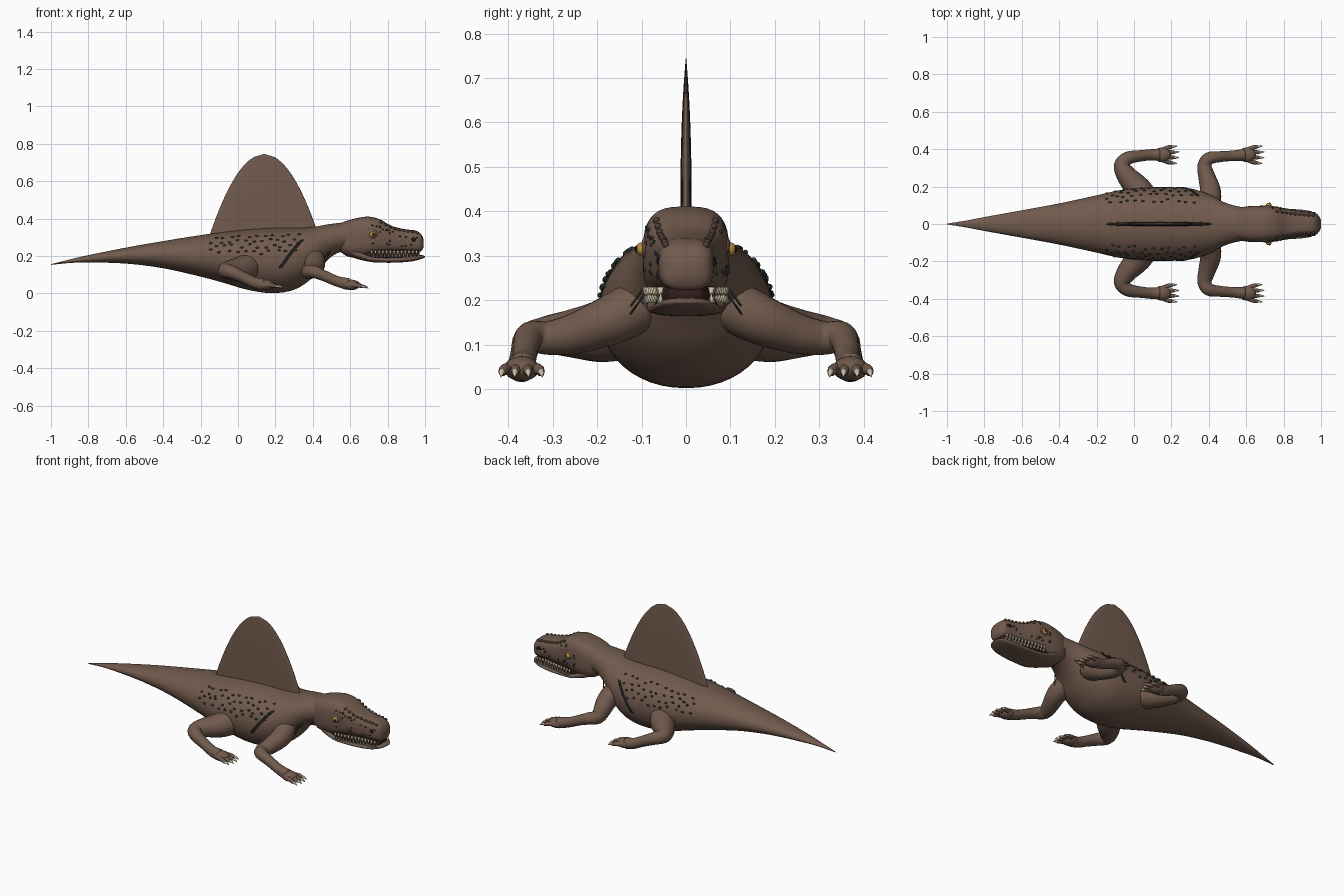
import bpy, bmesh, math, random
from mathutils import Vector, Matrix

random.seed(4)
if "Cube" in bpy.data.objects:
    bpy.data.objects.remove(bpy.data.objects["Cube"])


def material(name, r, g, b):
    m = bpy.data.materials.new(name)
    m.use_nodes = True
    m.diffuse_color = (r, g, b, 1)
    node = m.node_tree.nodes["Principled BSDF"]
    node.inputs["Base Color"].default_value = (r, g, b, 1)
    node.inputs["Roughness"].default_value = 0.8
    return m


skin = material("brown skin", .165, .102, .074)
scale = material("dark green scales", .025, .034, .028)
bump = material("dark brown bumps", .07, .045, .035)
ivory = material("ivory", .6, .52, .38)
amber = material("amber", .5, .27, .04)
black = material("black", .008, .008, .008)
mouth_red = material("dark mouth", .035, .015, .013)


def finish(name, bm, mat):
    bmesh.ops.recalc_face_normals(bm, faces=bm.faces)
    mesh = bpy.data.meshes.new(name)
    bm.to_mesh(mesh)
    bm.free()
    mesh.materials.append(mat)
    mesh.shade_smooth()
    ob = bpy.data.objects.new(name, mesh)
    bpy.context.collection.objects.link(ob)
    return ob


def smooth_rows(rows, steps=4):
    """Spline through rows of numbers."""
    rows = [Vector(r) for r in rows]
    out = []
    for i in range(len(rows) - 1):
        a, b, c, d = (rows[max(0, min(len(rows) - 1, i + k))] for k in (-1, 0, 1, 2))
        for s in range(steps):
            t = s / steps
            out.append(b + (c - a) * (t / 2) + (2 * a - 5 * b + 4 * c - d) * (t * t / 2)
                       + (3 * b - a - 3 * c + d) * (t ** 3 / 2))
    return out + [rows[-1]]


def add_rings(bm, rings):
    loops = [[bm.verts.new(p) for p in ring] for ring in rings]
    n = len(loops[0])
    for a, b in zip(loops, loops[1:]):
        for i in range(n):
            j = (i + 1) % n
            bm.faces.new((a[i], a[j], b[j], b[i]))
    bm.faces.new(loops[0])
    bm.faces.new(loops[-1])


def rounded(angle, power):
    c, s = math.cos(angle), math.sin(angle)
    return (math.copysign(abs(c) ** (2 / power), c), math.copysign(abs(s) ** (2 / power), s))


def section_point(row, angle, power):
    x, top, low, width = row
    u, v = rounded(angle, power)
    return Vector((x, width * u, (top + low) / 2 + (top - low) / 2 * v))


def surface(rows, x, angle, power):
    """Point on a lofted shape at a length and an angle."""
    for a, b in zip(rows, rows[1:]):
        if a[0] <= x <= b[0]:
            return section_point(a.lerp(b, (x - a[0]) / (b[0] - a[0])), angle, power)
    return section_point(rows[-1], angle, power)


def loft(name, rows, power, mat, n=36):
    bm = bmesh.new()
    add_rings(bm, [[section_point(r, math.tau * i / n, power) for i in range(n)] for r in rows])
    return finish(name, bm, mat)


def add_tube(bm, path, n=16):
    """Tube through rows of x, y, z, radius."""
    pts = [Vector(p[:3]) for p in path]
    rings = []
    for i, p in enumerate(pts):
        t = (pts[min(i + 1, len(pts) - 1)] - pts[max(i - 1, 0)]).normalized()
        side = t.cross(Vector((0, 0, 1))).normalized()
        up = side.cross(t)
        rings.append([p + path[i][3] * (math.cos(math.tau * k / n) * side
                      + math.sin(math.tau * k / n) * up) for k in range(n)])
    add_rings(bm, rings)


def blobs(name, items, mat, seg=12):
    bm = bmesh.new()
    for loc, size in items:
        m = Matrix.Translation(loc) @ Matrix.Diagonal((*size, 1))
        bmesh.ops.create_uvsphere(bm, u_segments=seg, v_segments=seg // 2 + 1, radius=1, matrix=m)
    return finish(name, bm, mat)


# Body and tail: length, top, bottom, half width
body = smooth_rows([
    (-1, .157, .153, .002), (-.9, .182, .163, .018), (-.8, .205, .166, .037), (-.6, .245, .16, .073),
    (-.4, .28, .135, .11), (-.2, .312, .09, .153), (-.08, .328, .058, .18), (.05, .342, .02, .194),
    (.18, .35, .002, .197), (.3, .35, .02, .19), (.4, .355, .085, .16), (.47, .368, .17, .122),
    (.53, .376, .215, .1), (.6, .385, .23, .086)])
loft("body_and_tail", body, 2.1, skin, 48)

# Skull and lower jaw
skull = smooth_rows([
    (.53, .368, .24, .07), (.58, .388, .2, .09), (.64, .404, .192, .097), (.7, .411, .2, .096),
    (.76, .396, .215, .09), (.82, .362, .22, .078), (.89, .344, .222, .066), (.95, .336, .222, .062),
    (.98, .316, .226, .052), (.993, .285, .25, .025)])
loft("skull", skull, 3, skin)
jaw = smooth_rows([
    (.56, .3, .225, .06), (.62, .25, .19, .082), (.7, .205, .17, .088), (.76, .196, .165, .085),
    (.85, .195, .165, .08), (.93, .2, .172, .072), (.98, .205, .184, .052), (1, .2, .194, .02)])
loft("lower_jaw", jaw, 2.6, skin)
loft("mouth_lining", smooth_rows([
    (.66, .24, .18, .07), (.75, .24, .18, .075), (.9, .24, .18, .056), (.97, .24, .19, .035)]), 3, mouth_red)

# Sail: arched fin with a thin rounded section
bm = bmesh.new()
rings = []
for i in range(33):
    t = -.15 + 1.1498 * i / 32
    half, thick = .285 * math.sqrt(1 - t), .0125 * (1 - max(t, 0) ** 3) + .0005
    ring = [rounded(math.tau * k / 48, 2.6) for k in range(48)]
    rings.append([(.14 + half * u, thick * v, .33 + .415 * t) for u, v in ring])
add_rings(bm, rings)
finish("sail", bm, skin)

front_path = [(.40, .1, .19, .06), (.41, .17, .155, .056), (.39, .25, .125, .046), (.377, .31, .115, .038),
              (.4, .35, .118, .034), (.46, .36, .095, .029), (.53, .365, .065, .028), (.59, .37, .05, .032)]
hind_path = [(.06, .12, .15, .08), (.02, .19, .13, .07), (-.04, .26, .125, .054), (-.065, .315, .122, .042),
             (-.03, .353, .112, .035), (.04, .365, .08, .03), (.09, .37, .057, .03), (.135, .37, .048, .033)]

for s, side in ((1, "left"), (-1, "right")):
    # Legs, feet, toes and claws
    for leg, path in (("front", front_path), ("hind", hind_path)):
        bm = bmesh.new()
        add_tube(bm, smooth_rows([(x, s * y, z, r) for x, y, z, r in path]), 20)
        finish(f"{side}_{leg}_leg", bm, skin)
        fx, fy = path[-1][0] + .015, path[-1][1]
        blobs(f"{side}_{leg}_foot", [((fx, s * fy, .046), (.048, .04, .028))], skin, 20)
        toes, claws = bmesh.new(), bmesh.new()
        for k in range(4):
            d = (k - 1.5) * .026
            reach = .07 - abs(d) * .4
            add_tube(toes, smooth_rows([
                (fx, s * (fy + d * .6), .046, .015), (fx + reach * .6, s * (fy + d), .044, .012),
                (fx + reach, s * (fy + d * 1.1), .037, .009)]), 10)
            add_tube(claws, smooth_rows([
                (fx + reach - .008, s * (fy + d * 1.1), .04, .008), (fx + reach + .012, s * (fy + d * 1.15), .037, .006),
                (fx + reach + .027, s * (fy + d * 1.2), .027, .001)]), 8)
        finish(f"{side}_{leg}_toes", toes, skin)
        finish(f"{side}_{leg}_claws", claws, ivory)

    # Flank scales
    spots = []
    for row in range(4):
        for k in range(11):
            x = -.14 + .044 * k + .02 * (row % 2) + random.uniform(-.009, .009)
            a = math.radians(14 + 12 * row + random.uniform(-4, 4))
            p = surface(body, x, a, 2.1)
            spots.append((Vector((p.x, s * p.y, p.z)), (.0095, .006, .006)))
    blobs(f"{side}_flank_scales", spots, scale, 8)

    # Flank stripes and throat cords
    bm = bmesh.new()
    for shift in (0, .012):
        line = []
        for k in range(9):
            p = surface(body, .22 + shift + .0145 * k, math.radians(-12 + 5.8 * k), 2.1)
            line.append((p.x, s * p.y, p.z, .0035))
        add_tube(bm, line, 6)
        add_tube(bm, [(.495 - shift, s * (.085 + shift), .225, .002),
                      (.455 - shift, s * (.135 + shift), .155, .002)], 6)
    finish(f"{side}_flank_stripes", bm, scale)

    # Eye with socket, pupil and nostril
    blobs(f"{side}_eye_socket", [((.715, s * .089, .318), (.032, .012, .027))], skin, 20)
    blobs(f"{side}_eye", [((.72, s * .1, .315), (.016, .013, .015))], amber, 16)
    blobs(f"{side}_pupil", [((.724, s * .111, .315), (.005, .004, .009))], black)
    blobs(f"{side}_nostril", [((.938, s * .06, .288), (.014, .007, .011))], black)

    # Brow bumps and cheek scales
    brow = []
    for k in range(9):
        p = surface(skull, .765 + .024 * k, math.radians(50), 3)
        brow.append((Vector((p.x, s * p.y, p.z)), (.01, .008, .008)))
    blobs(f"{side}_brow_bumps", brow, bump, 10)
    cheek = []
    for k in range(22):
        p = surface(skull, random.uniform(.67, .96), math.radians(random.uniform(-22, 32)), 3)
        cheek.append((Vector((p.x, s * p.y, p.z)), (.0055, .004, .0045)))
    blobs(f"{side}_cheek_scales", cheek, scale, 8)

    # Teeth in two interlocking rows
    bm = bmesh.new()
    for k in range(13):
        x = .715 + .02 * k
        y = s * (surface(skull, x, 0, 3).y - .004)
        for dx, base, tip in ((0, .23, .199), (.01, .194, .216)):
            mid = (base + tip) / 2
            matrix = Matrix.Translation((x + dx, y, mid))
            if tip < base:
                matrix = matrix @ Matrix.Rotation(math.pi, 4, "X")
            bmesh.ops.create_cone(bm, cap_ends=True, segments=8, radius1=.0075, radius2=.001,
                                  depth=abs(tip - base), matrix=matrix)
    finish(f"{side}_teeth", bm, ivory)
